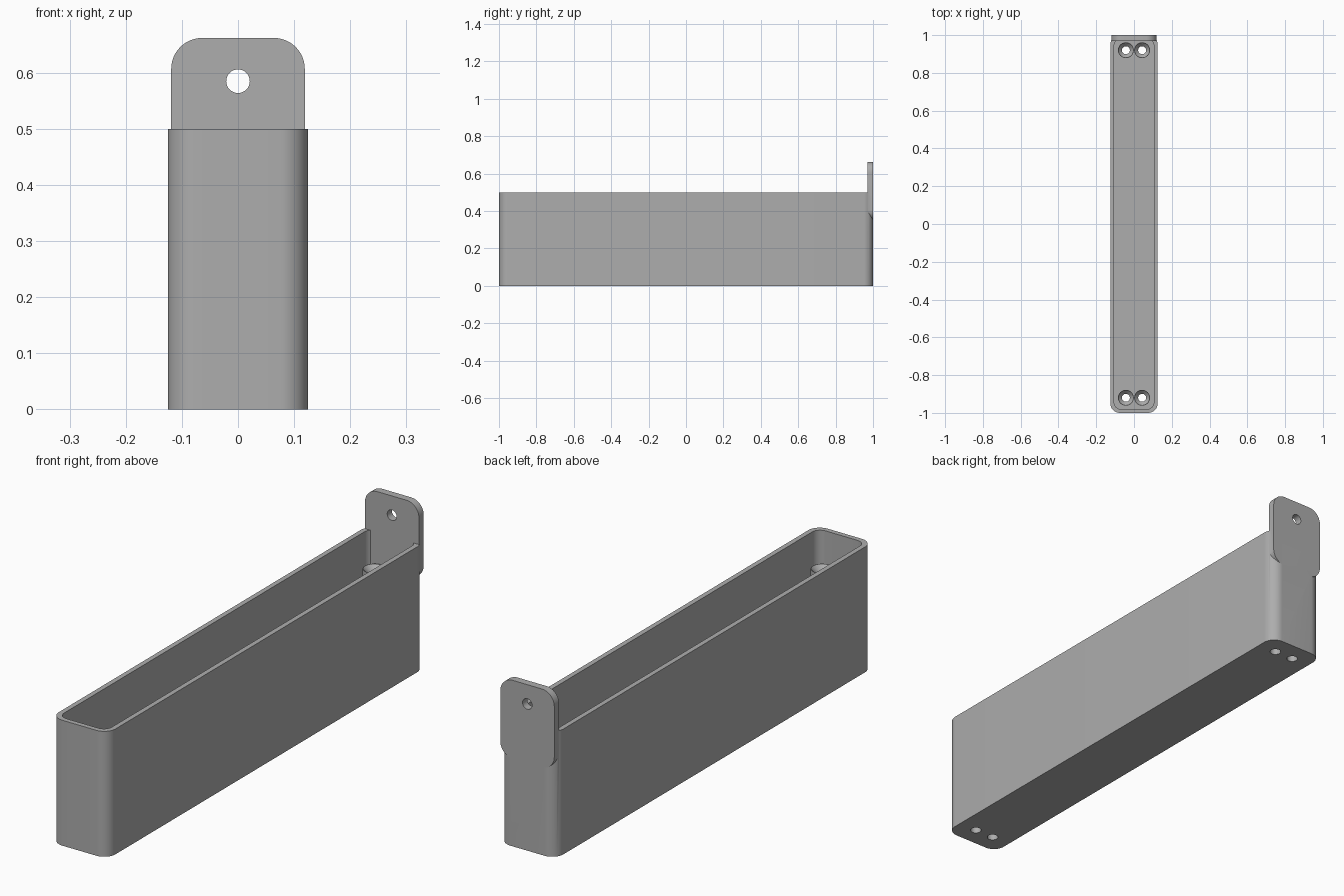
import bpy, bmesh, math
from mathutils import Matrix, Vector

cube = bpy.data.objects.get("Cube")
if cube:
    bpy.data.objects.remove(cube, do_unlink=True)

grey = bpy.data.materials.new("plain_grey")
grey.use_nodes = True
GREY = (0.42, 0.42, 0.42, 1)
grey.diffuse_color = GREY
grey.node_tree.nodes["Principled BSDF"].inputs["Base Color"].default_value = GREY


def finish(name, bm):
    bmesh.ops.recalc_face_normals(bm, faces=bm.faces)
    mesh = bpy.data.meshes.new(name)
    bm.to_mesh(mesh)
    bm.free()
    mesh.materials.append(grey)
    obj = bpy.data.objects.new(name, mesh)
    bpy.context.collection.objects.link(obj)
    return obj


def rounded_slab(name, w, h, r, depth, place, steps=12):
    """Rounded rectangle w by h, extruded along its local z, then placed."""
    bm = bmesh.new()
    pts = []
    for i, (sx, sy) in enumerate([(1, 1), (-1, 1), (-1, -1), (1, -1)]):
        for k in range(steps + 1):
            a = math.pi / 2 * (i + k / steps)
            pts.append((sx * (w / 2 - r) + r * math.cos(a),
                        sy * (h / 2 - r) + r * math.sin(a), 0))
    face = bm.faces.new([bm.verts.new(p) for p in pts])
    top = bmesh.ops.extrude_face_region(bm, geom=[face])["geom"]
    bmesh.ops.translate(bm, vec=(0, 0, depth),
                        verts=[v for v in top if isinstance(v, bmesh.types.BMVert)])
    bm.transform(place)
    return finish(name, bm)


def turned(name, profile, x, y, steps=32):
    """Closed (radius, z) profile spun around a vertical axis."""
    bm = bmesh.new()
    rings = []
    for r, z in profile:
        rings.append([bm.verts.new((x + r * math.cos(2 * math.pi * k / steps),
                                    y + r * math.sin(2 * math.pi * k / steps), z))
                      for k in range(steps)])
    for a, b in zip(rings, rings[1:] + rings[:1]):
        for k in range(steps):
            n = (k + 1) % steps
            bm.faces.new((a[k], a[n], b[n], b[k]))
    return finish(name, bm)


def drill(name, r, depth, place):
    bm = bmesh.new()
    bmesh.ops.create_cone(bm, cap_ends=True, segments=32, radius1=r, radius2=r,
                          depth=depth, matrix=place)
    return finish(name, bm)


def boolean(obj, other, operation):
    mod = obj.modifiers.new(operation.lower(), "BOOLEAN")
    mod.operation, mod.object, mod.solver = operation, other, "EXACT"
    bpy.context.view_layer.objects.active = obj
    bpy.ops.object.modifier_apply(modifier=mod.name)
    bpy.data.objects.remove(other, do_unlink=True)


# Long open-topped tray
WALL, FLOOR = 0.02, 0.03
tray = rounded_slab("tray", 0.25, 2, 0.05, 0.5, Matrix())

# Hanging tab on the back end
tab_place = Matrix.Translation((0, 1, 0.506)) @ Matrix.Rotation(math.pi / 2, 4, "X")
tab = rounded_slab("hanging_tab", 0.238, 0.312, 0.055, 0.03, tab_place)
cavity = rounded_slab("cavity", 0.25 - 2 * WALL, 2 - 2 * WALL, 0.035, 0.6,
                      Matrix.Translation((0, 0, FLOOR)))
boolean(tray, cavity, "DIFFERENCE")
boolean(tray, tab, "UNION")
boolean(tray, drill("tab_hole", 0.021, 0.2, Matrix.Translation((0, 1, 0.585))
                    @ Matrix.Rotation(math.pi / 2, 4, "X")), "DIFFERENCE")

# Screw posts with countersunk tops, two at each end
BOSS_TOP = 0.38
profile = [(0.042, FLOOR - 0.005), (0.042, BOSS_TOP), (0.04, BOSS_TOP),
           (0.021, BOSS_TOP - 0.02), (0.021, FLOOR - 0.005)]
for end in (-1, 1):
    for side in (-1, 1):
        x, y = side * 0.043, end * 0.92
        boolean(tray, drill("floor_hole", 0.021, 0.2, Matrix.Translation((x, y, 0))),
                "DIFFERENCE")
        turned("screw_post", profile, x, y)

# Smooth the round corners, keep the edges crisp
for obj in bpy.context.scene.objects:
    obj.select_set(obj.type == "MESH")
bpy.context.view_layer.objects.active = tray
bpy.ops.object.shade_smooth_by_angle(angle=math.radians(30))
